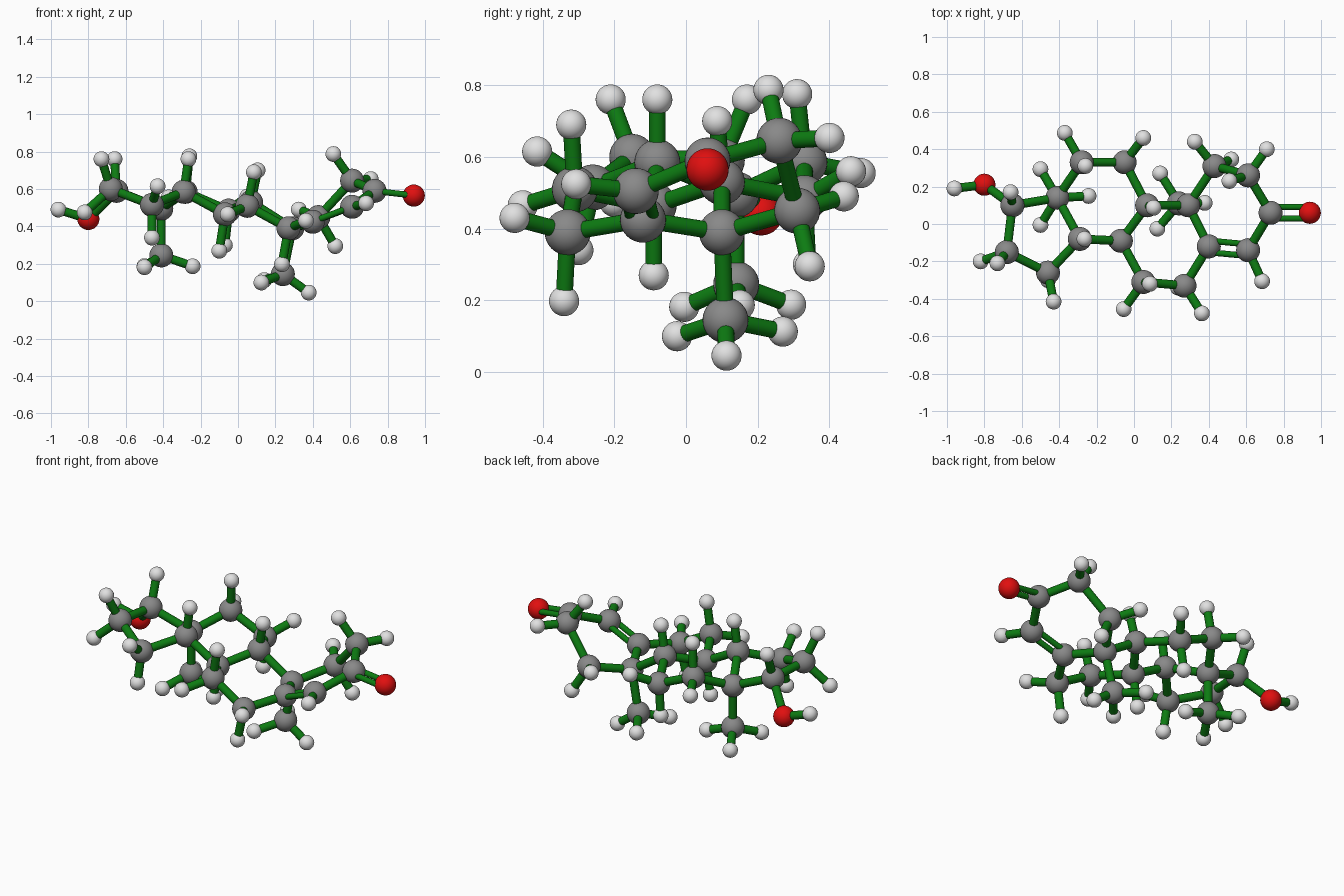
import bpy
import bmesh
from mathutils import Vector

cube = bpy.data.objects.get("Cube")
if cube:
    bpy.data.objects.remove(cube, do_unlink=True)


def make_material(name, colour):
    mat = bpy.data.materials.new(name)
    mat.use_nodes = True
    mat.diffuse_color = (*colour, 1)
    shader = next(n for n in mat.node_tree.nodes if n.type == "BSDF_PRINCIPLED")
    shader.inputs["Base Color"].default_value = (*colour, 1)
    return mat


GREY = make_material("carbon grey", (0.25, 0.25, 0.25))
WHITE = make_material("hydrogen white", (0.75, 0.75, 0.75))
RED = make_material("oxygen red", (0.75, 0.005, 0.005))
GREEN = make_material("bond green", (0.004, 0.2, 0.006))


def finish_mesh(name, bm, mat):
    """Turn a bmesh into a smooth, single-coloured mesh."""
    for face in bm.faces:
        face.smooth = True
    mesh = bpy.data.meshes.new(name)
    bm.to_mesh(mesh)
    bm.free()
    mesh.materials.append(mat)
    return mesh


def ball_mesh(name, radius, mat):
    bm = bmesh.new()
    bmesh.ops.create_uvsphere(bm, u_segments=32, v_segments=16, radius=radius)
    return finish_mesh(name, bm, mat)


def rod_mesh(name, radius):
    """Open tube of unit length along z; its ends sit inside the balls."""
    bm = bmesh.new()
    bmesh.ops.create_cone(bm, cap_ends=False, segments=24,
                          radius1=radius, radius2=radius, depth=1)
    return finish_mesh(name, bm, GREEN)


def place(name, mesh, location):
    obj = bpy.data.objects.new(name, mesh)
    obj.location = location
    bpy.context.collection.objects.link(obj)
    return obj


def add_rod(name, mesh, start, end, shift=Vector()):
    axis = end - start
    rod = place(name, mesh, (start + end) / 2 + shift)
    rod.rotation_mode = "QUATERNION"
    rod.rotation_quaternion = axis.to_track_quat("Z", "Y")
    rod.scale.z = axis.length


# Carbon skeleton: three six-sided rings, one five-sided ring, two side groups
carbons = [Vector(p) for p in (
    # five-sided ring
    (-.65, .10, .59), (-.68, -.15, .6), (-.46, -.26, .515), (-.29, -.08, .585),
    (-.41, .14, .495),
    # middle rings
    (-.28, .33, .585), (-.05, .33, .485), (.07, .10, .53), (-.07, -.09, .465),
    (.05, -.31, .51), (.27, -.33, .39), (.29, .10, .39),
    # end ring
    (.43, .31, .45), (.61, .26, .645), (.73, .06, .59),
    # side groups
    (-.41, .14, .245), (.24, .11, .145))]
double_pair = [Vector((.40, -.12, .425)), Vector((.61, -.14, .505))]
carbons += double_pair

oxygens = [Vector((-.8, .21, .44)), Vector((.94, .06, .565))]

# Hydrogens
hydrogens = [Vector(p) for p in (
    # around the five-sided ring
    (-.96, .19, .49), (-.66, .17, .76), (-.73, -.21, .76), (-.82, -.2, .475),
    (-.43, -.415, .615), (-.46, -.3, .34), (-.265, -.08, .76),
    # around the middle rings
    (-.37, .487, .555), (-.26, .31, .775), (.05, .46, .56), (-.07, .34, .3),
    (.105, .087, .7), (-.1, -.09, .27), (.085, -.32, .69), (-.055, -.455, .465),
    (.363, -.478, .43), (.235, -.34, .198),
    # around the end ring
    (.325, .44, .49), (.52, .345, .295), (.51, .23, .787), (.71, .4, .653),
    (.685, -.306, .524),
    # side groups
    (-.5, .293, .188), (-.5, -.005, .182), (-.243, .15, .187),
    (.14, .27, .113), (.125, -.025, .1), (.378, .113, .046))]

# Balls
for name, points, radius, mat in (
        ("carbon_ball", carbons, 0.064, GREY),
        ("oxygen_ball", oxygens, 0.059, RED),
        ("hydrogen_ball", hydrogens, 0.042, WHITE)):
    ball = ball_mesh(name, radius, mat)
    for point in points:
        place(name, ball, point)

# Rods: near neighbours in the skeleton, with two thin rods for a double bond
rod = rod_mesh("bond_rod", 0.0235)
thin_rod = rod_mesh("double_bond_rod", 0.0165)
heavy = carbons + oxygens
for i, a in enumerate(heavy):
    for b in heavy[:i]:
        if (a - b).length > 0.32:
            continue
        if a is oxygens[1] or (a in double_pair and b in double_pair):
            side = (a - b).cross(Vector((0, 0, 1))).normalized() * 0.031
            for shift in (side, -side):
                add_rod("double_bond_rod", thin_rod, a, b, shift)
        else:
            add_rod("bond_rod", rod, a, b)

# Rods from each hydrogen to its nearest heavier ball
for h in hydrogens:
    nearest = min(heavy, key=lambda p: (p - h).length)
    add_rod("hydrogen_rod", rod, nearest, h)
